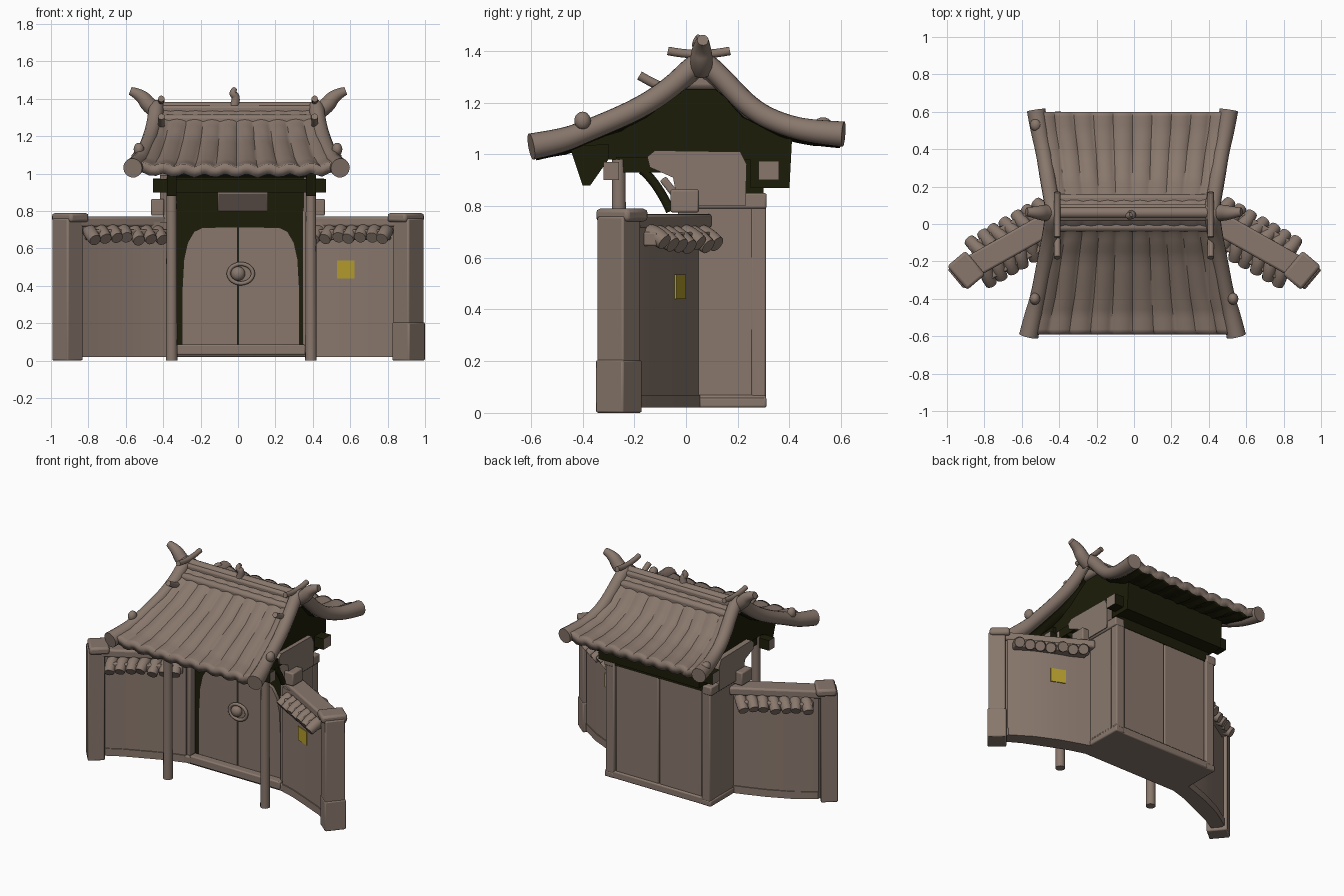
import bpy, bmesh, math, random
from mathutils import Matrix, Vector

if "Cube" in bpy.data.objects:
    bpy.data.objects.remove(bpy.data.objects["Cube"])

random.seed(4)
I4 = Matrix.Identity(4)


def material(name, rgb):
    m = bpy.data.materials.new(name)
    m.diffuse_color = (*rgb, 1)
    m.use_nodes = True
    m.node_tree.nodes["Principled BSDF"].inputs["Base Color"].default_value = m.diffuse_color
    return m


TAUPE = material("taupe", (0.25, 0.187, 0.152))
DARK = material("dark_olive", (0.012, 0.012, 0.003))
YELLOW = material("yellow", (0.45, 0.33, 0.025))


def make(name, bm, *mats):
    bmesh.ops.recalc_face_normals(bm, faces=bm.faces)
    me = bpy.data.meshes.new(name)
    bm.to_mesh(me)
    bm.free()
    ob = bpy.data.objects.new(name, me)
    bpy.context.collection.objects.link(ob)
    for m in mats:
        me.materials.append(m)
    return ob


def box(name, x, y, z, mat=TAUPE, M=I4, bevel=0.008, ends=None):
    """Box from three (low, high) ranges; 'ends' recolours the faces along x."""
    bm = bmesh.new()
    bmesh.ops.create_cube(bm, size=1)
    for v in bm.verts:
        v.co = Vector([(r[0] + r[1]) / 2 + c * (r[1] - r[0]) for c, r in zip(v.co, (x, y, z))])
    if ends:
        bm.normal_update()
        for f in bm.faces:
            f.material_index = int(abs(f.normal.x) > 0.5)
    bm.transform(M)
    ob = make(name, bm, *([mat, ends] if ends else [mat]))
    if bevel:
        b = ob.modifiers.new("bevel", 'BEVEL')
        b.width, b.segments = bevel, 2
    return ob


def prism(name, pts, a, b, axis, mat, M=I4):
    """Extrude a flat outline: (y, z) along x, (x, z) along y or (x, y) along z."""
    bm = bmesh.new()
    n = 'xyz'.index(axis)
    at = {'x': lambda p, q: (a, p, q), 'y': lambda p, q: (p, a, q), 'z': lambda p, q: (p, q, a)}[axis]
    f = bm.faces.new([bm.verts.new(at(*p)) for p in pts])
    new = bmesh.ops.extrude_face_region(bm, geom=[f])["geom"]
    d = Vector([b - a if k == n else 0 for k in range(3)])
    bmesh.ops.translate(bm, vec=d, verts=[g for g in new if isinstance(g, bmesh.types.BMVert)])
    bm.transform(M)
    return make(name, bm, mat)


def tube(name, pts, r, mat=TAUPE, M=I4, closed=False):
    """Round tube along a smooth path; r is one radius or one per point."""
    cu = bpy.data.curves.new(name, 'CURVE')
    cu.dimensions, cu.bevel_depth, cu.bevel_resolution = '3D', 1.0, 5
    cu.use_fill_caps = True
    sp = cu.splines.new('NURBS')
    sp.points.add(len(pts) - 1)
    rs = r if isinstance(r, (list, tuple)) else [r] * len(pts)
    for p, co, rad in zip(sp.points, pts, rs):
        p.co = (*(M @ Vector(co)), 1)
        p.radius = rad
    sp.use_endpoint_u, sp.order_u, sp.resolution_u = not closed, 3, 5
    sp.use_cyclic_u = closed
    cu.materials.append(mat)
    bpy.context.collection.objects.link(bpy.data.objects.new(name, cu))


def ball(name, co, size):
    bm = bmesh.new()
    bmesh.ops.create_uvsphere(bm, u_segments=16, v_segments=10, radius=1)
    bm.transform(Matrix.Translation(co) @ Matrix.Diagonal((*size, 1)))
    make(name, bm, TAUPE)


# Roof section from front eave to back eave: y, z, half width
ROOF = [(-.59, 1.03, .585), (-.48, 1.05, .56), (-.39, 1.085, .535), (-.18, 1.175, .495),
        (-.055, 1.26, .47), (.02, 1.335, .46), (.06, 1.36, .455), (.11, 1.325, .46),
        (.25, 1.17, .485), (.38, 1.11, .505), (.5, 1.085, .53), (.6, 1.078, .545)]


def section(t):
    k = min(int(t * (len(ROOF) - 1)), len(ROOF) - 2)
    f = t * (len(ROOF) - 1) - k
    return [a + (b - a) * f for a, b in zip(ROOF[k], ROOF[k + 1])]


# Ribbed roof sheet with a dark underside
NU, NV = 110, 44
bm = bmesh.new()
grid = []
for j in range(NV + 1):
    y, z, w = section(j / NV)
    fade = min(1, abs(y - .06) / .15)
    row = []
    for i in range(NU + 1):
        u = i / NU * 2 - 1
        wob = .12 * math.sin(7 * y + 5 * u)
        rib = .02 * fade * abs(math.sin(5 * math.pi * u + wob)) ** .7
        row.append(bm.verts.new((u * (w - .02) - .008, y, z + rib + .015 * fade * u ** 4)))
    grid.append(row)
for j in range(NV):
    for i in range(NU):
        bm.faces.new((grid[j][i], grid[j][i + 1], grid[j + 1][i + 1], grid[j + 1][i]))
roof = make("roof_tiles", bm, TAUPE, DARK)
if roof.data.polygons[0].normal.z < 0:
    roof.data.flip_normals()
sol = roof.modifiers.new("thickness", 'SOLIDIFY')
sol.thickness, sol.offset, sol.material_offset = .055, -1, 1

for s in (-1, 1):
    # Gable edge rolls, horns and pegs
    tube("gable_roll", [(s * (w - .03) - .008, y * 1.015, z) for y, z, w in ROOF],
         [.052, .048] + [.042] * 8 + [.047, .05])
    tube("ridge_horn", [(s * .43, .06, 1.33), (s * .475, .06, 1.36), (s * .515, .06, 1.42),
                        (s * .575, .065, 1.442)], [.042, .045, .036, .022])
    tube("ridge_cross_peg", [(s * .41, -.07, 1.40), (s * .41, .05, 1.375), (s * .41, .17, 1.40)], .017)
    tube("slope_peg", [(s * .41, -.07, 1.25), (s * .41, -.13, 1.275), (s * .41, -.18, 1.305)], .018)
    ball("front_eave_knob", (s * .53, -.40, 1.13), (.028, .032, .035))
ball("back_eave_knob", (-.525, .53, 1.115), (.03, .035, .028))

# Ridge courses and centre finial
box("ridge_base", (-.43, .42), (-.04, .16), (1.25, 1.315), bevel=.02)
box("ridge_beam", (-.43, .42), (.015, .105), (1.29, 1.365), bevel=.015)
tube("ridge_cap", [(-.43, .06, 1.355), (0, .06, 1.35), (.42, .06, 1.355)], .03)
tube("finial", [(-.02, .05, 1.36), (-.005, .05, 1.41), (-.035, .04, 1.43), (-.015, .05, 1.455)],
     [.025, .022, .02, .012])

# Dark gable filling and eave structure
prism("gable_infill", [(-.45, 1.03), (-.40, .98), (.25, .98), (.25, .87), (.40, .87), (.41, 1.06),
                       (.25, 1.13), (.06, 1.30), (-.08, 1.2), (-.25, 1.09)], -.38, .39, 'x', DARK)
box("front_beam", (-.455, .47), (-.32, -.26), (.90, .97), DARK, ends=TAUPE, bevel=0)
box("back_beam", (-.455, .46), (.28, .36), (.90, .975), DARK, ends=TAUPE, bevel=0)
for x in (-.355, .39):
    tube("column", [(x, -.26, 0), (x, -.26, .5), (x, -.26, .98)], [.031, .029, .027])
    prism("eave_bracket", [(-.45, 1.03), (-.40, .88), (-.37, .88), (-.30, .98), (-.30, 1.04)],
          x - .025, x + .025, 'x', DARK)
    box("tie_beam", (x - .02, x + .02), (-.27, 0), (.93, .99), DARK, bevel=0)
    tube("curved_brace", [(x, -.17, .94), (x, -.11, .89), (x, -.06, .78)], .018, DARK)

# Gatehouse body
box("core", (-.35, .36), (.02, .285), (.05, 1.0), DARK, bevel=0)
box("floor_slab", (-.40, .405), (-.05, .31), (.02, .07))
box("back_lintel", (-.36, .36), (.27, .30), (.80, .95), DARK, bevel=0)
for s in (-1, 1):
    def span(a, b):
        return tuple(sorted((s * a, s * b)))
    box("side_wall", span(.345, .40), (-.03, .30), (.03, .82))
    box("corner_post", span(.335, .402), (.25, .31), (.02, .82))
    box("wall_plinth", span(.34, .408), (.05, .312), (.02, .06))
    box("wall_cap", span(.34, .412), (.045, .312), (.79, .85))
    prism("upper_side_wall", [(-.03, .8), (.23, .8), (.235, .96), (.21, 1.01), (-.12, 1.015),
                              (-.15, .99), (-.14, .95), (-.05, .91)], s * .35, s * .418, 'x', TAUPE)
    box("wall_bracket", span(.395, .465), (-.06, .05), (.775, .865))
    # Front and back door leaves
    e = .30 if s < 0 else .33
    prism("front_door", [(s * .004, .08), (s * e, .08), (s * e, .36), (s * (e - .01), .54), (s * (e - .03), .63),
                         (s * (e - .065), .69), (s * (e - .11), .712), (s * .004, .715)], .025, -.005, 'y', TAUPE)
    box("back_door", span(.004, .33), (.27, .297), (.06, .825), bevel=.005)
box("threshold", (-.33, .36), (-.06, .0), (.03, .085))

# Door knocker and tilted name board
ball("knocker_boss", (0, -.015, .465), (.038, .03, .038))
tube("knocker_ring", [(.015 + .07 * math.cos(a), -.02, .465 + .056 * math.sin(a))
                      for a in [k * math.pi / 4 for k in range(8)]], .011, closed=True)
box("door_board", (-.11, .16), (-.015, .015), (-.065, .065), TAUPE,
    Matrix.Translation((0, -.05, .855)) @ Matrix.Rotation(math.radians(38), 4, 'X'))

# Curved wing walls, mirrored left and right: outline seen from above
WALL = [(.37, .058), (.48, .022), (.605, -.023), (.75, -.09), (.89, -.18),
        (.89, -.27), (.75, -.19), (.578, -.115), (.47, -.07), (.37, -.04)]
for s in (-1, 1):
    flip = Matrix.Diagonal((s, 1, 1, 1))
    W = flip @ Matrix.Translation((.40, .035, 0)) @ Matrix.Rotation(math.radians(-29.5), 4, 'Z')
    P = flip @ Matrix.Translation((.912, -.26, 0)) @ Matrix.Rotation(math.radians(-40), 4, 'Z')
    C = flip @ Matrix.Translation((.897, -.248, 0)) @ Matrix.Rotation(math.radians(-40), 4, 'Z')
    prism("wing_panel", WALL, .03, .74, 'z', TAUPE, flip)
    prism("wing_plinth", [(x, y + (.007 if k < 5 else -.007)) for k, (x, y) in enumerate(WALL)],
          .02, .07, 'z', TAUPE, flip)
    box("wing_coping", (-.03, .56), (-.062, .062), (.715, .77), M=W, bevel=.012)
    box("end_post", (-.054, .054), (-.066, .066), (0, .76), M=P)
    box("end_post_cap", (-.064, .064), (-.083, .083), (.74, .79), M=C, bevel=.015)
    if s > 0:
        box("end_post_base", (-.06, .06), (-.069, .069), (0, .205), M=P)
    for n in (-1, 1):
        # Wavy tile row on both faces
        for k in range(7):
            a, d = .05 + .069 * k + (.025 if n < 0 else 0), random.uniform(-.01, .01)
            tube("wing_tile", [(a - .015, n * .035, .695), (a, n * .08, .685 + d),
                               (a + random.uniform(0, .02), n * .13, .65 + d)], [.036, .04, .032], M=W)
        box("tile_bed", (.03, .50), tuple(sorted((n * .03, n * .11))), (.645, .70), M=W)
    if s > 0:
        # Yellow patch on both faces of the right wing
        for name, px, py, ang in (("front_patch", .578, -.115, -22), ("back_patch", .605, -.023, -22)):
            box("yellow_" + name, (-.05, .05), (-.0045, .0045), (.44, .535), YELLOW,
                Matrix.Translation((px, py, 0)) @ Matrix.Rotation(math.radians(ang), 4, 'Z'), bevel=0)

# Turn curves into meshes and smooth everything by angle
bpy.ops.object.select_all(action='DESELECT')
curves = [o for o in bpy.context.scene.objects if o.type == 'CURVE']
for o in curves:
    o.select_set(True)
bpy.context.view_layer.objects.active = curves[0]
bpy.ops.object.convert(target='MESH')
bpy.ops.object.select_all(action='SELECT')
bpy.ops.object.shade_smooth_by_angle(angle=math.radians(38))
